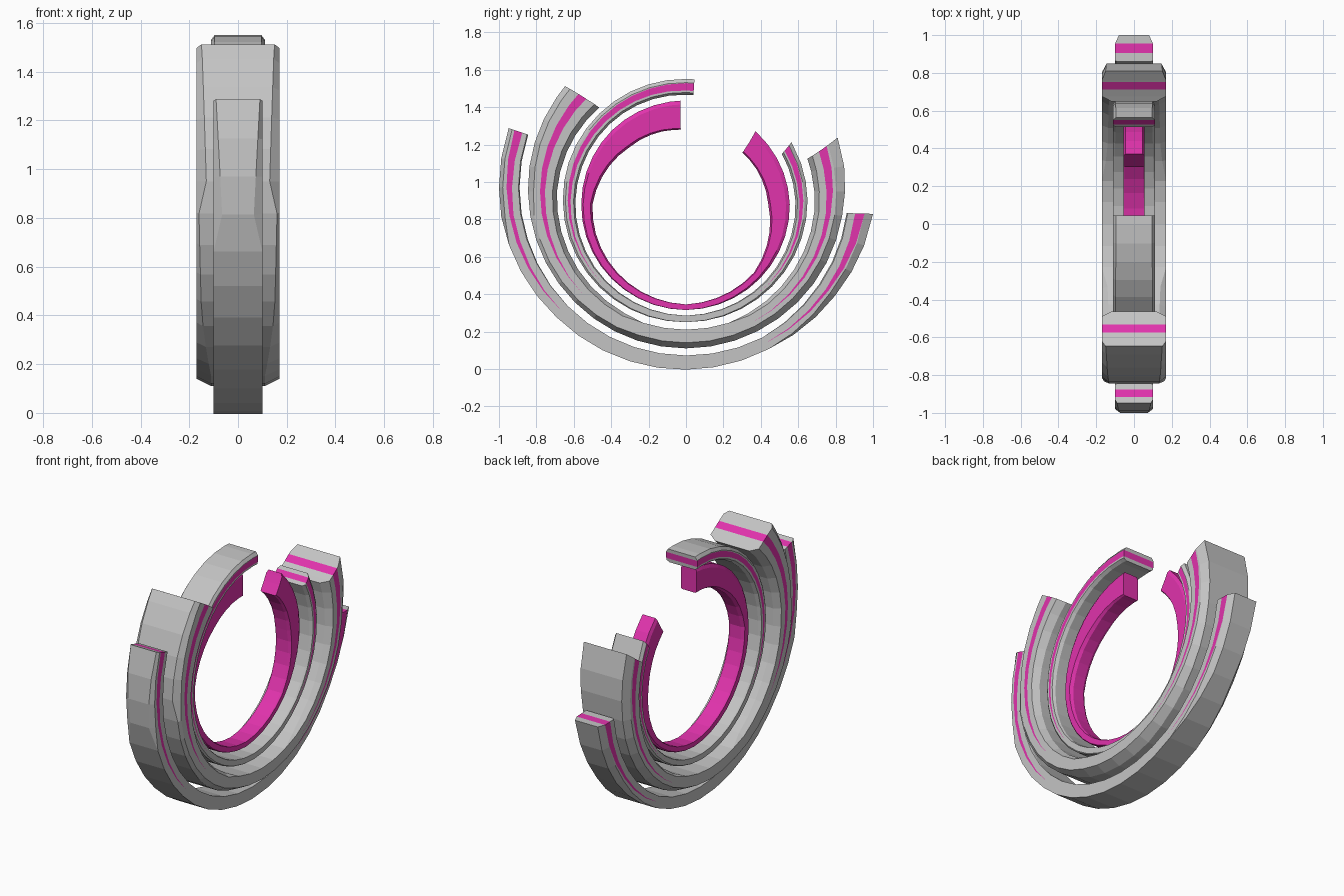
import bpy
import bmesh
from math import radians, sin, cos

default_cube = bpy.data.objects.get("Cube")
if default_cube:
    bpy.data.objects.remove(default_cube, do_unlink=True)


def make_material(name, color):
    material = bpy.data.materials.new(name)
    material.diffuse_color = color
    material.use_nodes = True
    for node in material.node_tree.nodes:
        if node.type == "BSDF_PRINCIPLED":
            node.inputs["Base Color"].default_value = color
    return material


GREY = make_material("light grey", (0.55, 0.55, 0.55, 1))
PINK = make_material("magenta", (0.75, 0.033, 0.415, 1))


def interpolate(keys, angle):
    """Blend the arc settings between the two neighbouring key angles."""
    for low, high in zip(keys, keys[1:]):
        if angle <= high[0]:
            break
    blend = (angle - low[0]) / (high[0] - low[0])
    return [a + (b - a) * blend for a, b in zip(low, high)][1:]


def half_section(half_width, inner, outer, stripe, cut_x, cut_r, inner_cut):
    """Points (x, radius) of one side of the section, from inside to outside."""
    middle = (inner + outer) / 2
    return [
        (half_width - inner_cut, inner),
        (half_width, inner + inner_cut * 0.6),
        (half_width, middle - stripe),
        (half_width, middle + stripe),
        (half_width, outer - cut_r),
        (half_width - cut_x, outer),
    ]


def make_arc(name, center_z, half_width, keys, skews, materials, step=9):
    """Sweep a chamfered section around the x axis; angle 0 is the bottom."""
    start, end = keys[0][0], keys[-1][0]
    inner_angles = [a for a in range(-198, 198, step) if start + 3 < a < end - 3]
    angles = sorted({start, end, *inner_angles})
    bm = bmesh.new()
    rings = []
    for angle in angles:
        settings = interpolate(keys, angle)
        side = half_section(half_width, *settings)
        inner, outer = settings[:2]
        skew = {start: skews[0], end: skews[1]}.get(angle, 0)
        ring = []
        for x, r in side + [(-x, r) for x, r in reversed(side)]:
            # Tilted end faces
            turn = radians(angle + skew * (r - inner) / (outer - inner))
            ring.append(bm.verts.new((x, r * sin(turn), center_z - r * cos(turn))))
        rings.append(ring)

    count = len(rings[0])
    stripe_index = len(materials) - 1
    # Long faces: the middle strip of each side carries the accent
    for ring, following in zip(rings, rings[1:]):
        for i in range(count):
            j = (i + 1) % count
            face = bm.faces.new((ring[i], ring[j], following[j], following[i]))
            if i in (2, count - 4):
                face.material_index = stripe_index
    # End faces, where the strip runs across
    for ring in (rings[0], rings[-1]):
        for i in range(count // 2 - 1):
            face = bm.faces.new((ring[i], ring[i + 1], ring[-2 - i], ring[-1 - i]))
            if i == 2:
                face.material_index = stripe_index
    bmesh.ops.remove_doubles(bm, verts=bm.verts, dist=0.0005)
    bmesh.ops.recalc_face_normals(bm, faces=bm.faces)

    mesh = bpy.data.meshes.new(name)
    bm.to_mesh(mesh)
    bm.free()
    for material in materials:
        mesh.materials.append(material)
    arc = bpy.data.objects.new(name, mesh)
    bpy.context.collection.objects.link(arc)
    return arc


# Key columns: angle, inner radius, outer radius, stripe half width,
# outer chamfer across, outer chamfer depth, inner chamfer
make_arc("outer_arc", 0.97, 0.1, [
    (-108.5, 0.89, 1.0, 0.022, 0.01, 0.02, 0.01),
    (-81, 0.89, 1.0, 0.011, 0.035, 0.02, 0.01),
    (-72, 0.89, 0.995, 0.01, 0, 0, 0.01),
    (-45, 0.895, 0.98, 0, 0, 0, 0),
    (27, 0.9, 0.97, 0, 0, 0, 0),
    (54, 0.88, 0.985, 0.008, 0.03, 0.03, 0.01),
    (81, 0.87, 1.01, 0.025, 0.02, 0.045, 0.01),
], (0, 1), [GREY, PINK])

make_arc("wide_arc", 0.95, 0.17, [
    (-134, 0.645, 0.857, 0.024, 0.02, 0.03, 0.05),
    (-90, 0.69, 0.845, 0.013, 0.04, 0.03, 0.04),
    (-81, 0.695, 0.843, 0.012, 0.01, 0.02, 0.04),
    (-50, 0.715, 0.84, 0, 0.02, 0.02, 0.04),
    (-27, 0.73, 0.84, 0, 0.05, 0.025, 0.03),
    (-18, 0.74, 0.84, 0, 0.06, 0.03, 0),
    (18, 0.74, 0.84, 0, 0.06, 0.03, 0),
    (31, 0.73, 0.84, 0, 0.05, 0.03, 0.03),
    (81, 0.695, 0.845, 0.013, 0.03, 0.04, 0.04),
    (105, 0.672, 0.86, 0.024, 0.02, 0.06, 0.05),
], (3, 4.5), [GREY, PINK])

make_arc("narrow_arc", 0.9, 0.11, [
    (-184, 0.565, 0.65, 0.02, 0.015, 0.02, 0.02),
    (-108, 0.585, 0.66, 0.011, 0.01, 0.015, 0.02),
    (-50, 0.605, 0.655, 0, 0.01, 0.01, 0.01),
    (0, 0.615, 0.65, 0, 0, 0, 0),
    (43, 0.605, 0.65, 0, 0.01, 0.01, 0.01),
    (90, 0.585, 0.65, 0.01, 0.01, 0.015, 0.02),
    (116, 0.57, 0.645, 0.016, 0.015, 0.02, 0.02),
], (0, 3), [GREY, PINK])

make_arc("inner_arc", 0.88, 0.055, [
    (-176, 0.4, 0.555, 0, 0.01, 0.02, 0.01),
    (-135, 0.43, 0.56, 0, 0.01, 0.02, 0.02),
    (-90, 0.5, 0.56, 0, 0.01, 0.01, 0.02),
    (0, 0.535, 0.565, 0, 0, 0, 0),
    (45, 0.515, 0.56, 0, 0.01, 0.01, 0.01),
    (90, 0.44, 0.555, 0, 0.01, 0.02, 0.02),
    (132.5, 0.41, 0.54, 0, 0.01, 0.02, 0.01),
], (-1, 4), [PINK])
